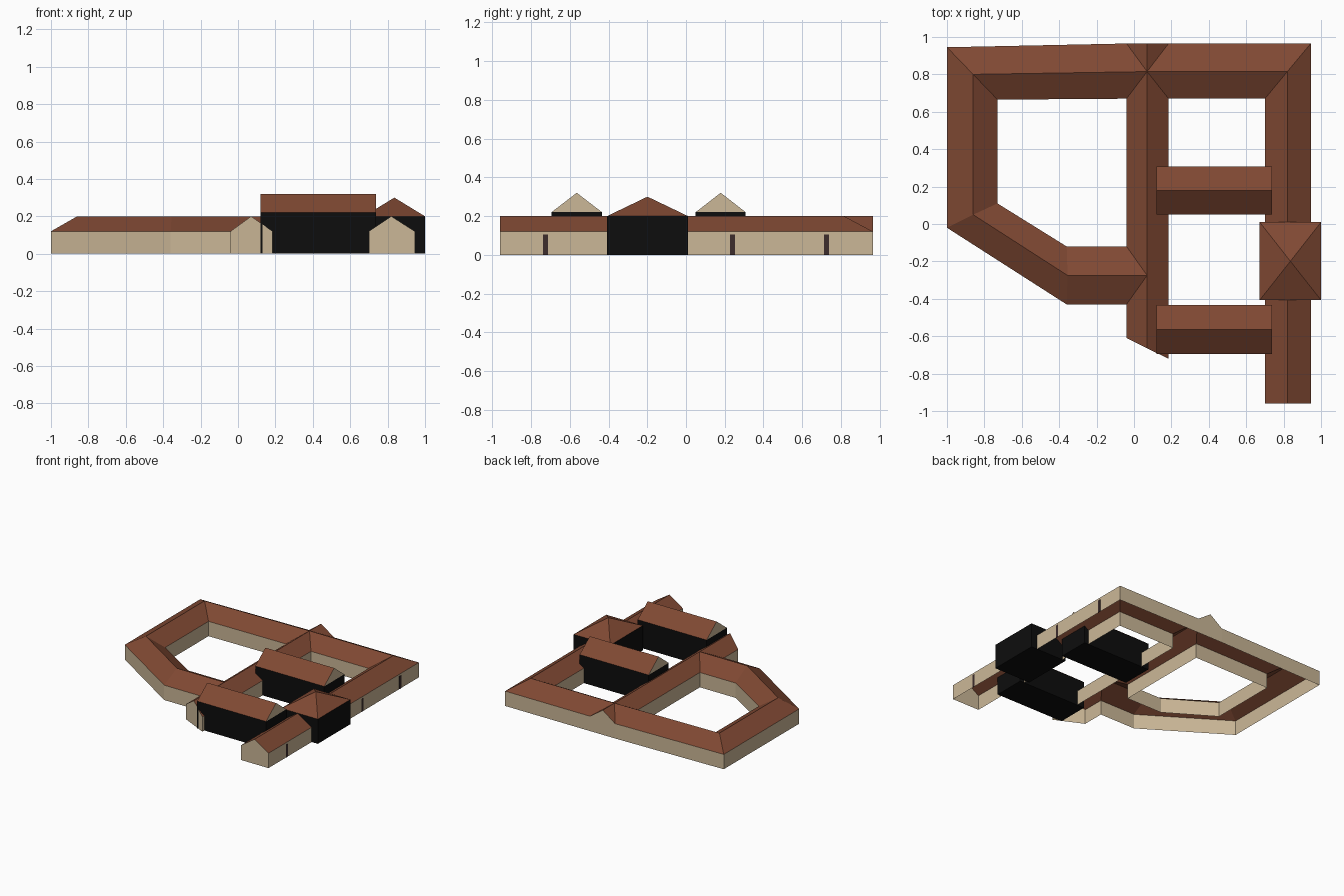
import bpy, bmesh

if "Cube" in bpy.data.objects:
    bpy.data.objects.remove(bpy.data.objects["Cube"])

EAVE, RIDGE = 0.12, 0.20


def material(name, rgb):
    m = bpy.data.materials.new(name)
    m.diffuse_color = (*rgb, 1)
    m.use_nodes = True
    m.node_tree.nodes["Principled BSDF"].inputs["Base Color"].default_value = m.diffuse_color
    return m


PLASTER = material("beige plaster", (0.60, 0.475, 0.31))
TILE = material("brown roof tile", (0.215, 0.066, 0.033))
BLACK = material("black wall", (0.004, 0.004, 0.004))
DOOR = material("dark door", (0.045, 0.025, 0.025))


def build(name, faces, mats, rule=None):
    """Make an object from point loops, dropping repeated points."""
    bm = bmesh.new()
    for f in faces:
        pts = list(dict.fromkeys(f))
        if len(pts) > 2:
            bm.faces.new([bm.verts.new(p) for p in pts])
    bmesh.ops.remove_doubles(bm, verts=bm.verts, dist=1e-4)
    bmesh.ops.recalc_face_normals(bm, faces=bm.faces)
    # tiles face upwards, so an open shell is turned right side out
    if rule and sum(f.normal.z for f in bm.faces) < 0:
        bmesh.ops.reverse_faces(bm, faces=bm.faces)
    bm.normal_update()
    for f in bm.faces:
        f.material_index = rule(f) if rule else 0
    me = bpy.data.meshes.new(name)
    bm.to_mesh(me)
    bm.free()
    for m in mats:
        me.materials.append(m)
    ob = bpy.data.objects.new(name, me)
    bpy.context.collection.objects.link(ob)
    return ob


def sloped(f):
    return 1 if abs(f.normal.z) > 0.2 else 0


def at(p, z):
    return (p[0], p[1], z)


def side(eave, ridge):
    """Wall and roof slope along an eave line, one bay at a time."""
    out = []
    for a, b, c, d in zip(eave, eave[1:], ridge[1:], ridge):
        out.append([at(a, 0), at(b, 0), at(b, EAVE), at(a, EAVE)])
        out.append([at(a, EAVE), at(b, EAVE), at(c, RIDGE), at(d, RIDGE)])
    return out


def gable(a, r, b):
    return [[at(a, 0), at(b, 0), at(b, EAVE), at(r, RIDGE), at(a, EAVE)]]


def box(name, x0, x1, y0, y1, z0, z1, mat):
    lo = [(x0, y0), (x1, y0), (x1, y1), (x0, y1)]
    faces = [[at(p, z0) for p in lo], [at(p, z1) for p in lo]]
    for p, q in zip(lo, lo[1:] + lo[:1]):
        faces.append([at(p, z0), at(q, z0), at(q, z1), at(p, z1)])
    return build(name, faces, [mat])


# Left courtyard wing, wrapping round from the front to the back
ridge = [(0.07, -0.275), (-0.355, -0.275), (-0.86, 0.05), (-0.86, 0.80), (0.07, 0.815)]
outer = [(-0.04, -0.43), (-0.36, -0.43), (-1, -0.02), (-1, 0.945), (-0.04, 0.965)]
inner = [(-0.04, -0.12), (-0.36, -0.12), (-0.73, 0.11), (-0.73, 0.665), (-0.04, 0.67)]
build("left_courtyard_wing", side(outer, ridge) + side(inner, ridge), [PLASTER, TILE], sloped)

# Right courtyard wing with a front gable
ridge = [(0.07, 0.815), (0.82, 0.815), (0.82, -0.96)]
outer = [(0.185, 0.965), (0.945, 0.965), (0.945, -0.96)]
inner = [(0.185, 0.67), (0.70, 0.67), (0.70, -0.96)]
build("right_courtyard_wing",
      side(outer, ridge) + side(inner, ridge) + gable(outer[-1], ridge[-1], inner[-1]),
      [PLASTER, TILE], sloped)

# Middle wing: valleys at the junctions, back gable and skewed front gable
back, cross, join, end = (0.07, 0.965), (0.07, 0.815), (0.07, -0.275), (0.07, -0.665)
west, east = (-0.04, 0.965), (0.185, 0.965)
sw, se = (-0.04, -0.61), (0.185, -0.72)
faces = side([west, west], [back, cross]) + side([east, east], [back, cross])
faces += side([(-0.04, 0.67), (-0.04, -0.12)], [cross, join])
faces += side([(-0.04, -0.43), sw], [join, end])
faces += side([(0.185, 0.67), se], [cross, end])
faces += gable(west, back, east) + gable(sw, end, se)
build("middle_wing", faces, [PLASTER, TILE], sloped)

# Two tall halls crossing the right courtyard
X0, X1 = 0.12, 0.737
for name, y0, y1 in (("back_hall", 0.05, 0.308), ("front_hall", -0.694, -0.434)):
    box(name + "_walls", X0, X1, y0, y1, 0, 0.22, BLACK)
    ym = (y0 + y1) / 2
    a, b = (X0, ym, 0.32), (X1, ym, 0.32)
    roof = [[(X0, y, 0.22), (X1, y, 0.22), b, a] for y in (y0, y1)]
    roof += [[(x, y0, 0.22), (x, y1, 0.22), (x, ym, 0.32)] for x in (X0, X1)]
    build(name + "_roof", roof, [PLASTER, TILE], sloped)

# Entrance pavilion with a pyramid roof
box("entrance_walls", 0.672, 1.0, -0.407, 0.01, 0, 0.20, BLACK)
base = [(0.672, -0.407, 0.2), (1, -0.407, 0.2), (1, 0.01, 0.2), (0.672, 0.01, 0.2)]
build("entrance_roof", [[p, q, (0.836, -0.199, 0.30)] for p, q in zip(base, base[1:] + base[:1])],
      [PLASTER, TILE], sloped)

# Narrow doors on the right side
for i, y in enumerate((-0.725, 0.24, 0.725)):
    box(f"side_door_{i + 1}", 0.944, 0.947, y - 0.012, y + 0.012, 0, 0.105, DOOR)
